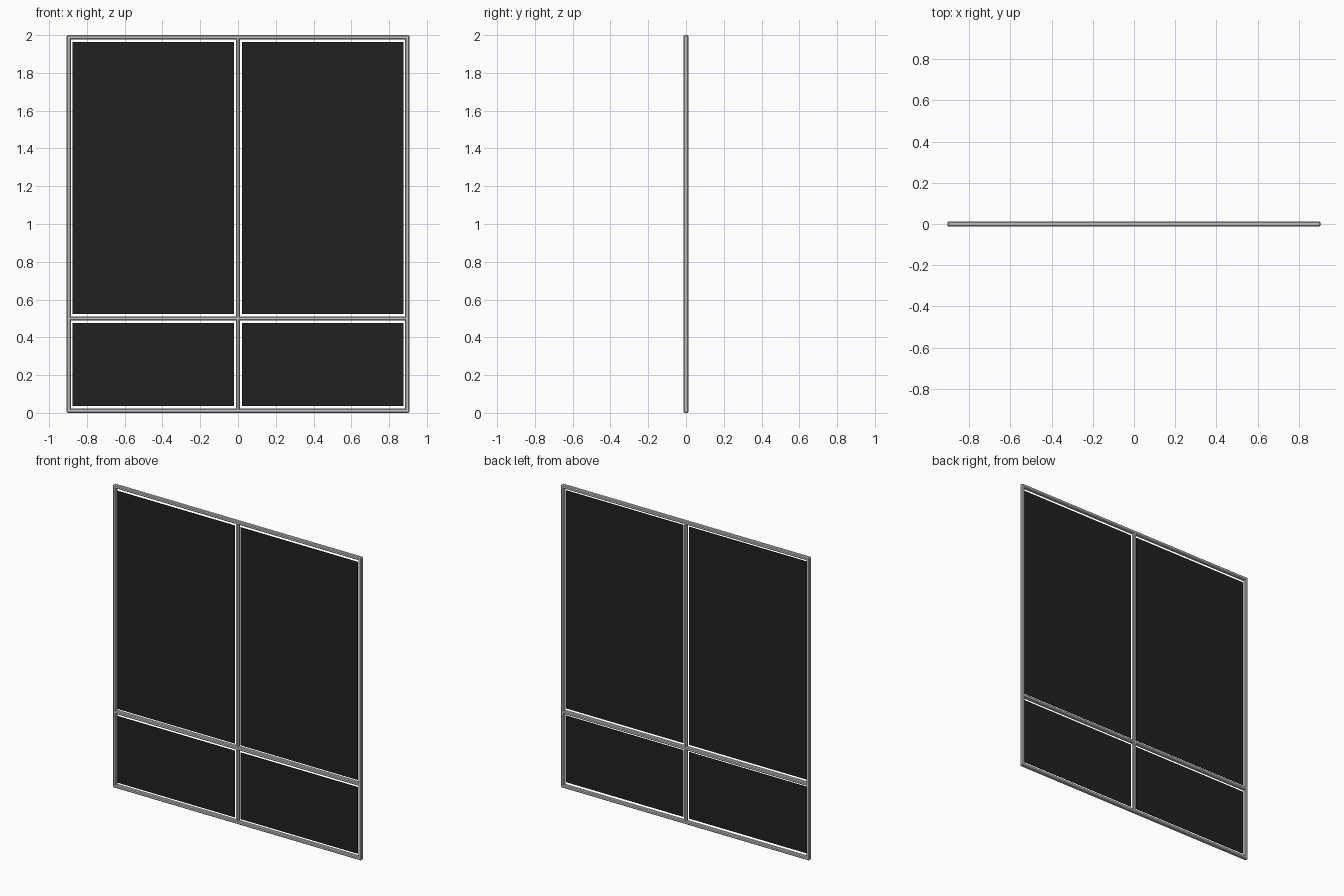
import bpy, bmesh, math
from mathutils import Vector

if "Cube" in bpy.data.objects:
    bpy.data.objects.remove(bpy.data.objects["Cube"])

def material(name, c):
    m = bpy.data.materials.new(name)
    m.diffuse_color = (*c, 1)
    m.use_nodes = True
    m.node_tree.nodes["Principled BSDF"].inputs["Base Color"].default_value = m.diffuse_color
    return m

grey = material("frame_grey", (0.55, 0.55, 0.55))
black = material("panel_black", (0.015, 0.015, 0.015))

def finish(bm, name, mat):
    me = bpy.data.meshes.new(name)
    bmesh.ops.recalc_face_normals(bm, faces=bm.faces)
    bm.to_mesh(me)
    bm.free()
    me.materials.append(mat)
    ob = bpy.data.objects.new(name, me)
    bpy.context.collection.objects.link(ob)
    return ob

def box(name, x0, x1, y0, y1, z0, z1, mat, bevel=0):
    bm = bmesh.new()
    bmesh.ops.create_cube(bm, size=1)
    for v in bm.verts:
        v.co = Vector(((x0 + x1) / 2 + v.co.x * (x1 - x0),
                       (y0 + y1) / 2 + v.co.y * (y1 - y0),
                       (z0 + z1) / 2 + v.co.z * (z1 - z0)))
    if bevel:
        bmesh.ops.bevel(bm, geom=bm.edges[:], offset=bevel, segments=1, affect='EDGES')
    return finish(bm, name, mat)

W, H, D = 0.907, 2.0, 0.0125   # half width, height, half depth
T = 0.022                      # bar thickness
B = 0.005                      # bar edge chamfer
ZM = 0.5                       # crossbar height

# Outer frame and middle bars
for s, n in ((-1, "left"), (1, "right")):
    c = s * (W - T / 2)
    box(n + "_stile", c - T / 2, c + T / 2, -D, D, 0, H, grey, B)
box("centre_mullion", -T / 2, T / 2, -D, D, 0.002, H - 0.002, grey, B)
for n, z in (("bottom_rail", T / 2), ("cross_rail", ZM), ("top_rail", H - T / 2)):
    box(n, -W + 0.002, W - 0.002, -D, D, z - T / 2, z + T / 2, grey, B)

# Four dark infill panels, set with a narrow gap
for s, n in ((-1, "left"), (1, "right")):
    x0, x1 = sorted((s * 0.021, s * 0.877))
    box(n + "_lower_panel", x0, x1, -0.006, -0.002, 0.037, 0.476, black)
    box(n + "_upper_panel", x0, x1, -0.006, -0.002, 0.524, 1.963, black)
